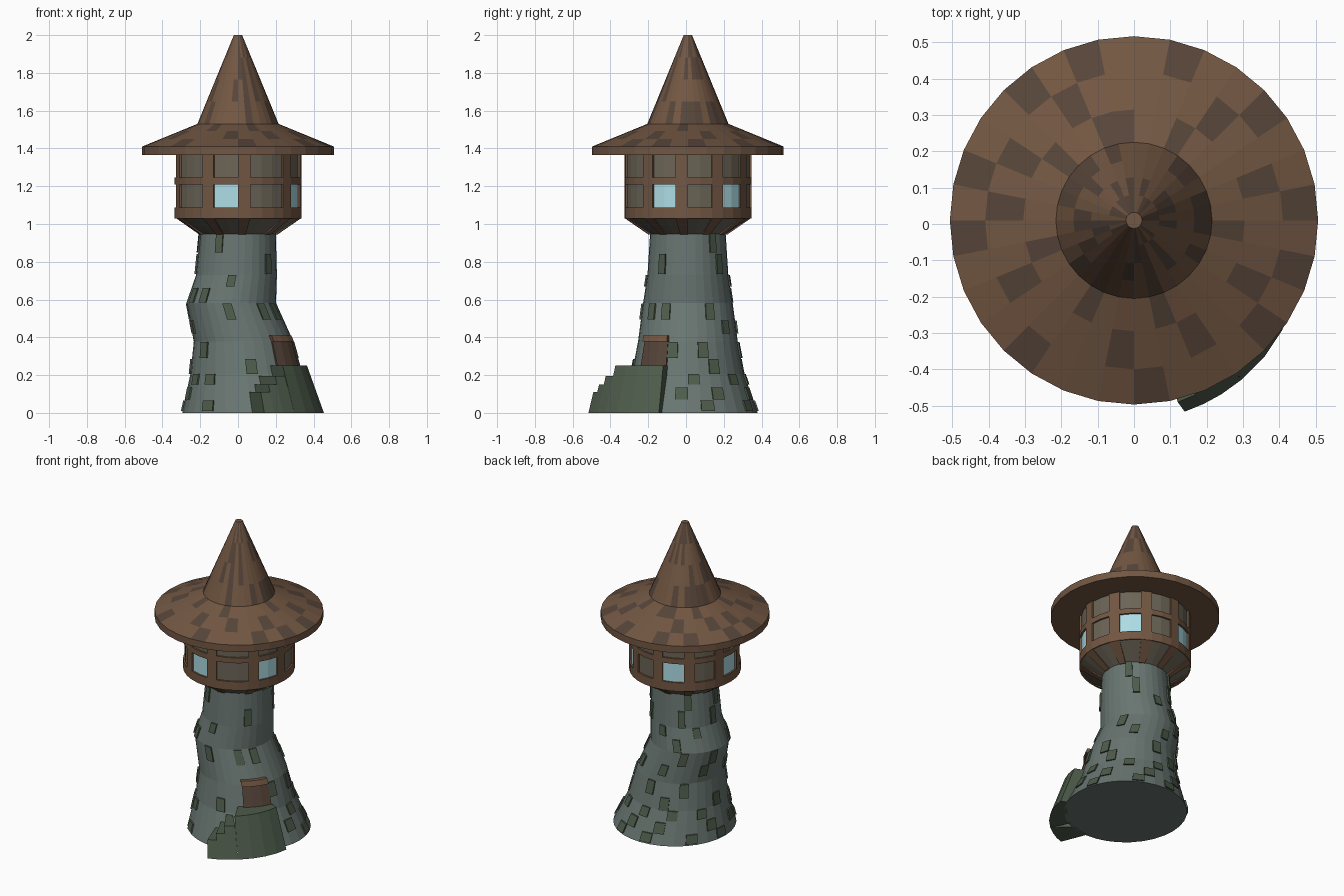
import bpy, bmesh, random
from math import cos, sin, pi, radians

if "Cube" in bpy.data.objects:
    bpy.data.objects.remove(bpy.data.objects["Cube"])

random.seed(4)
N, CY = 32, 0.01
STEP = 2 * pi / N


def material(name, rgb):
    m = bpy.data.materials.new(name)
    m.diffuse_color = (*rgb, 1)
    m.use_nodes = True
    m.node_tree.nodes["Principled BSDF"].inputs["Base Color"].default_value = m.diffuse_color
    return m


STONE = material("stone", (0.14, 0.18, 0.165))
BRICK = material("mossy_stone", (0.075, 0.105, 0.07))
WOOD = material("wood", (0.17, 0.095, 0.055))
DARK = material("dark_wood", (0.095, 0.06, 0.042))
PANEL = material("plaster", (0.15, 0.13, 0.095))
GLASS = material("glass", (0.42, 0.72, 0.78))


def finish(name, bm, mats):
    bmesh.ops.recalc_face_normals(bm, faces=bm.faces)
    me = bpy.data.meshes.new(name)
    bm.to_mesh(me)
    bm.free()
    for m in mats:
        me.materials.append(m)
    ob = bpy.data.objects.new(name, me)
    bpy.context.collection.objects.link(ob)
    return ob


def lathe(name, profile, mats, pick=lambda row, k: 0, closed=False):
    """Stack of 32-sided rings (r, z, x offset); closed joins last ring to first."""
    bm = bmesh.new()
    rings = [[bm.verts.new((cx + r * cos(k * STEP), CY + r * sin(k * STEP), z))
              for k in range(N)] for r, z, cx in profile]
    pairs = list(zip(rings, rings[1:]))
    if closed:
        pairs.append((rings[-1], rings[0]))
    else:
        bm.faces.new(rings[0])
        bm.faces.new(rings[-1])
    for row, (a, b) in enumerate(pairs):
        for k in range(N):
            n = (k + 1) % N
            f = bm.faces.new((a[k], a[n], b[n], b[k]))
            f.material_index = pick(row, k)
    return finish(name, bm, mats)


def wedge(bm, angles, z0, z1, inner, outer, centre=lambda z: 0.0, skew=0.0):
    """Curved block; inner and outer are radius functions of (z, angle)."""
    secs = []
    for a in angles:
        sec = []
        for z, fn, da in ((z0, inner, skew), (z0, outer, 0), (z1, outer, 0), (z1, inner, skew)):
            r = fn(z, a)
            sec.append(bm.verts.new((centre(z) + r * cos(a + da), CY + r * sin(a + da), z)))
        secs.append(sec)
    for s, t in zip(secs, secs[1:]):
        for i in range(4):
            j = (i + 1) % 4
            bm.faces.new((s[i], s[j], t[j], t[i]))
    bm.faces.new(secs[0])
    bm.faces.new(secs[-1])


def span(k0, k1):
    return [k * STEP for k in range(k0, k1 + 1)]


# Crooked tower shaft
SHAFT = [(0.37, 0, 0.075), (0.297, 0.207, 0.045), (0.264, 0.377, 0.03),
         (0.237, 0.583, -0.036), (0.214, 0.73, -0.008), (0.2, 0.95, 0)]
lathe("tower_shaft", SHAFT, [STONE])


def shaft(z, i):
    for a, b in zip(SHAFT, SHAFT[1:]):
        if z <= b[1]:
            t = (z - a[1]) / (b[1] - a[1])
            return a[i] + t * (b[i] - a[i])
    return SHAFT[-1][i]


def lean(z):
    return shaft(z, 2)


def off(d):
    return lambda z, a: shaft(z, 0) + d


# Raised bricks: rows of (bottom, top, sides)
bm = bmesh.new()
for z0, z1, ks in [(0.85, 0.95, (21, 3, 11, 16)), (0.735, 0.84, (28, 4, 10, 15)),
                   (0.67, 0.73, (23, 12, 7)), (0.585, 0.66, (20, 18, 9)),
                   (0.495, 0.58, (23, 27, 29, 2, 10, 14)), (0.42, 0.49, (4, 8, 13, 17)),
                   (0.29, 0.375, (19, 30, 1, 7, 11)), (0.207, 0.286, (24, 2, 9, 15)),
                   (0.15, 0.207, (20, 18, 0, 4, 7, 10, 13)),
                   (0.07, 0.135, (31, 2, 17, 6, 9, 14)),
                   (0.01, 0.065, (1, 20, 5, 8, 12, 15))]:
    for k in ks:
        wedge(bm, span(k, k + 1), z0, z1, off(-0.01), off(0.009), lean)
finish("tower_bricks", bm, [BRICK])

# Door and lintel
bm = bmesh.new()
wedge(bm, span(-5, -2), 0.22, 0.377, off(-0.01), off(0.012), lean)
finish("door", bm, [DARK])
bm = bmesh.new()
wedge(bm, span(-5, -2), 0.377, 0.41, off(-0.01), off(0.025), lean)
finish("door_lintel", bm, [WOOD])


# Curved stairs widening toward the lowest step
def stair_edge(z, a):
    return 0.37 + 0.109 * (a - radians(-2)) / radians(-55) - 0.24 * z


bm = bmesh.new()
for a0, a1, z, n in [(-83, -77, 0.11, 1), (-77, -71, 0.15, 1),
                     (-71, -63, 0.195, 1), (-63, -22, 0.25, 4)]:
    angs = [radians(a0 + (a1 - a0) * i / n) for i in range(n + 1)]
    sk = radians(-8) if n == 1 else 0
    wedge(bm, angs, 0, z, off(-0.02), stair_edge, lean, sk)
finish("stairs", bm, [BRICK])

# Cabin core with flared underside, panels and every second window lit
LIT = {k + d for k in (3, 9, 15, 22, 29) for d in (0, 1)}
lathe("cabin_walls", [(0.195, 0.945, 0), (0.325, 1.03, 0), (0.325, 1.085, 0),
                      (0.325, 1.21, 0), (0.325, 1.37, 0)], [PANEL, GLASS],
      lambda row, k: 1 if row == 2 and k in LIT else 0)

# Horizontal timber bands
for name, z0, z1 in (("lower_band", 1.03, 1.087), ("middle_band", 1.21, 1.245)):
    lathe(name, [(0.32, z0, 0), (0.336, z0, 0), (0.336, z1, 0), (0.32, z1, 0)],
          [WOOD], closed=True)

# Posts and the brackets below them
bm = bmesh.new()
for k in (2, 5, 8, 11, 14, 17, 21, 24, 28, 31):
    for z0, z1 in ((1.085, 1.212), (1.243, 1.37)):
        wedge(bm, span(k, k + 1), z0, z1, lambda z, a: 0.32, lambda z, a: 0.336)
    wedge(bm, span(k, k + 1), 0.945, 1.032,
          lambda z, a: 0.19 + 1.5 * (z - 0.945), lambda z, a: 0.21 + 1.45 * (z - 0.945))
finish("cabin_posts", bm, [WOOD])

# Hat-shaped roof with scattered dark shingles
SHINGLES = {2: (9, 11, 14, 16, 20, 24, 28, 30, 0, 3, 6),
            3: (10, 13, 15, 18, 23, 26, 29, 1, 4),
            4: (8, 9, 12, 17, 21, 25, 31, 5)}
ROOF = [(0.49, 1.365, 0), (0.507, 1.365, 0), (0.507, 1.41, 0), (0.41, 1.45, 0),
        (0.305, 1.493, 0), (0.215, 1.53, 0)]
ROOF += [(0.215 - 0.193 * i / 4, 1.53 + 0.47 * i / 4, 0) for i in range(1, 5)]


def shingle(row, k):
    if row > 4:
        return int(random.random() < 0.3)
    return int(k in SHINGLES.get(row, ()))


lathe("roof", ROOF, [WOOD, DARK], shingle)
